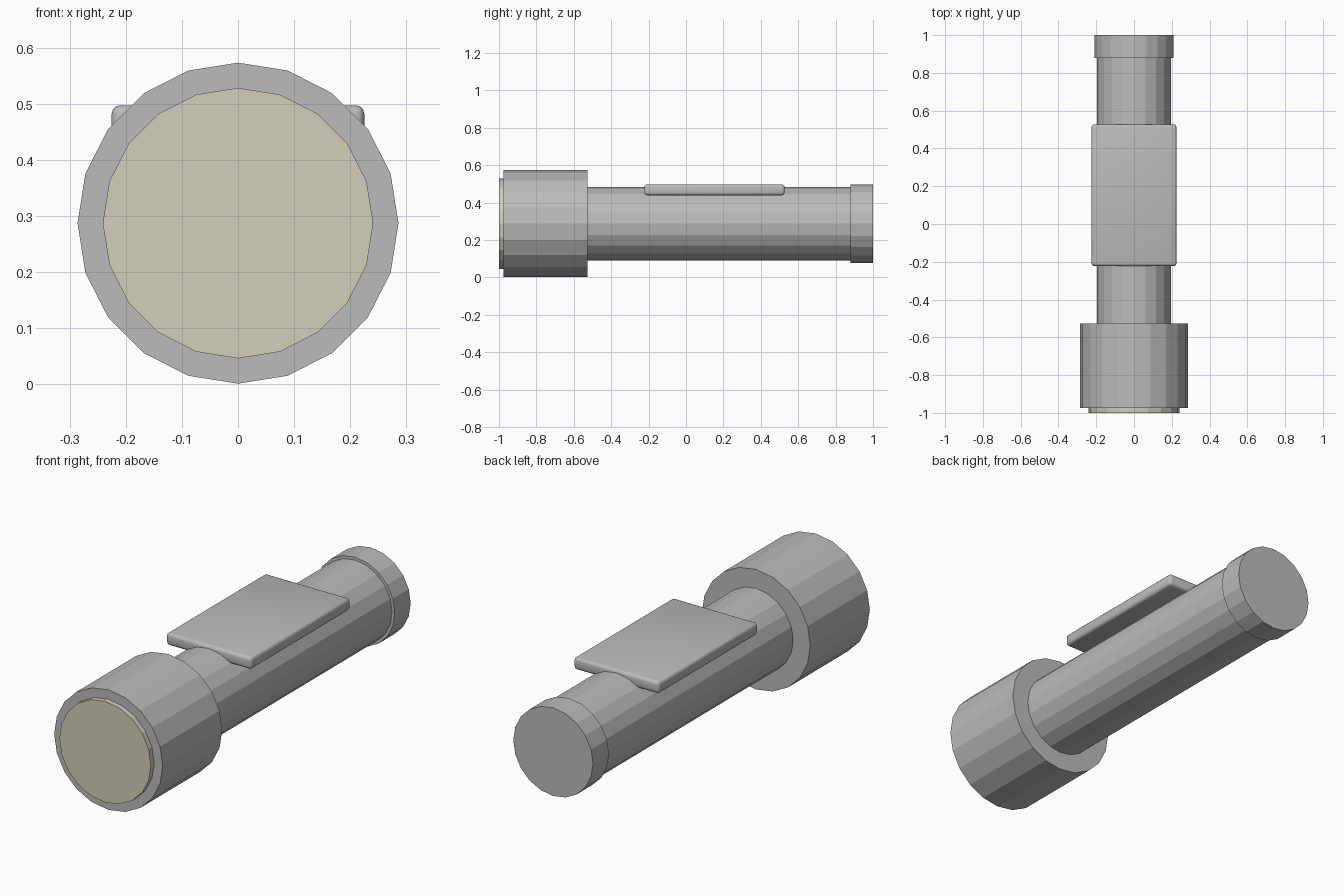
import bpy
import bmesh
import math
from mathutils import Matrix

if "Cube" in bpy.data.objects:
    bpy.data.objects.remove(bpy.data.objects["Cube"])

AXIS_Z = 0.287
SIDES = 20


def material(name, color):
    mat = bpy.data.materials.new(name)
    mat.diffuse_color = (*color, 1.0)
    mat.use_nodes = True
    mat.node_tree.nodes["Principled BSDF"].inputs["Base Color"].default_value = mat.diffuse_color
    return mat


GREY = material("grey_metal", (0.50, 0.50, 0.50))
CREAM = material("cream_lens", (0.65, 0.62, 0.49))


def add_object(name, bm, mat):
    mesh = bpy.data.meshes.new(name)
    bmesh.ops.recalc_face_normals(bm, faces=bm.faces)
    bm.to_mesh(mesh)
    bm.free()
    mesh.materials.append(mat)
    obj = bpy.data.objects.new(name, mesh)
    bpy.context.collection.objects.link(obj)
    return obj


def tube(name, radius, y0, y1, mat):
    """Flat-sided cylinder along y with a vertex at the very top."""
    bm = bmesh.new()
    ring = []
    for i in range(SIDES):
        a = 2 * math.pi * i / SIDES
        ring.append(bm.verts.new((radius * math.sin(a), y0,
                                  AXIS_Z + radius * math.cos(a))))
    face = bm.faces.new(ring)
    ext = bmesh.ops.extrude_face_region(bm, geom=[face], use_keep_orig=True)
    verts = [g for g in ext["geom"] if isinstance(g, bmesh.types.BMVert)]
    bmesh.ops.translate(bm, verts=verts, vec=(0, y1 - y0, 0))
    return add_object(name, bm, mat)


# Torch body, from lens to tail
tube("lens", 0.241, -1.0, -0.96, CREAM)
tube("head", 0.286, -0.975, -0.527, GREY)
tube("barrel", 0.196, -0.54, 0.89, GREY)
tube("tail_cap", 0.21, 0.88, 1.0, GREY)

# Rounded plate on top of the barrel
bm = bmesh.new()
bmesh.ops.create_cube(bm, size=1.0, matrix=Matrix.Translation((0, 0.152, 0.468))
                      @ Matrix.Diagonal((0.45, 0.75, 0.058, 1)))
plate = add_object("top_plate", bm, GREY)
bevel = plate.modifiers.new("rounded_edges", 'BEVEL')
bevel.width = 0.015
bevel.segments = 3
bpy.context.view_layer.objects.active = plate
plate.select_set(True)
bpy.ops.object.modifier_apply(modifier=bevel.name)
bpy.ops.object.shade_smooth_by_angle(angle=math.radians(35))
